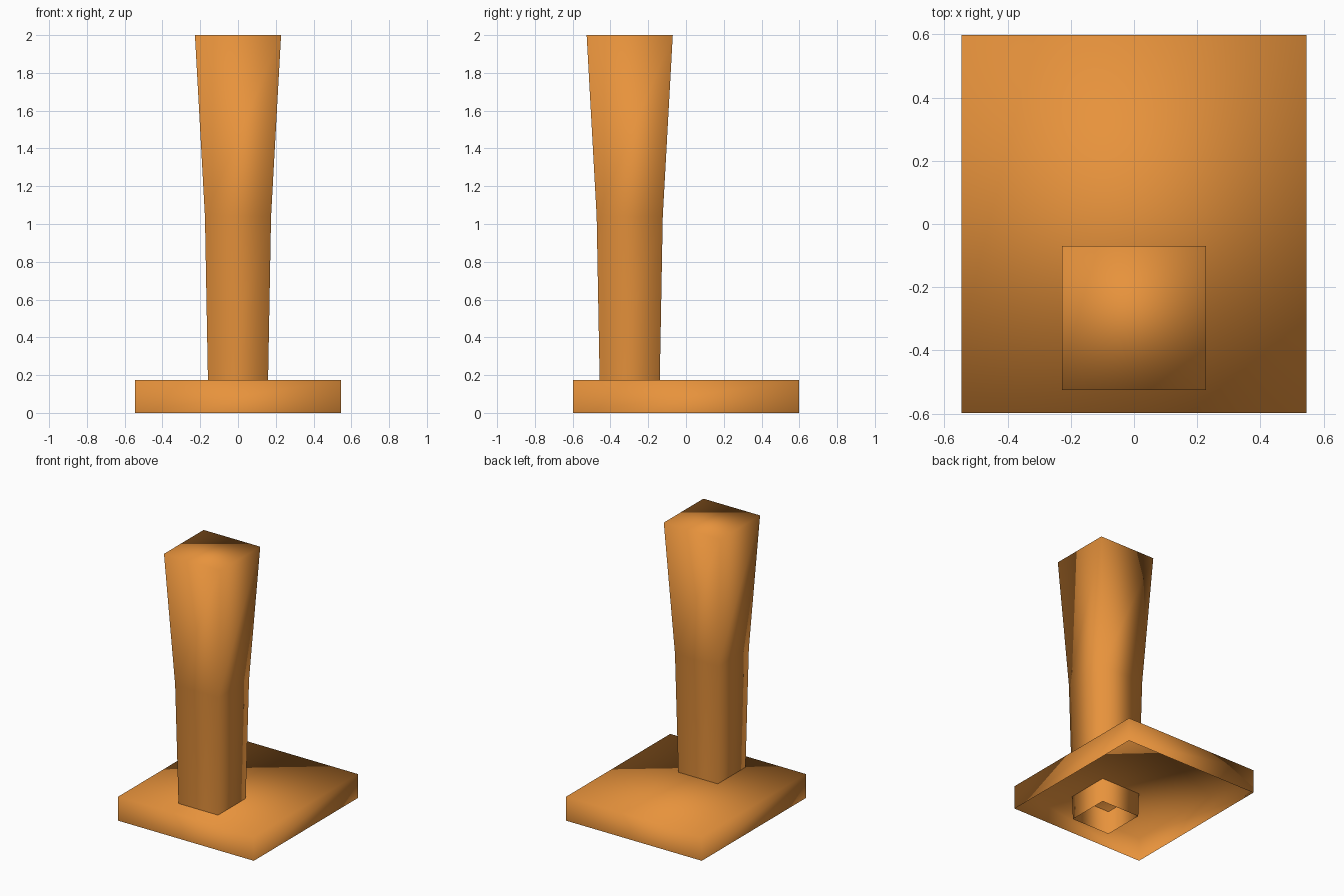
import bpy, bmesh

if "Cube" in bpy.data.objects:
    bpy.data.objects.remove(bpy.data.objects["Cube"])


def open_box(name, center, rings, material):
    """Stacked rectangular rings (half x, half y, z), capped on top, open below."""
    bm = bmesh.new()
    loops = []
    for hx, hy, z in rings:
        loops.append([bm.verts.new((center[0] + sx * hx, center[1] + sy * hy, z))
                      for sx, sy in ((-1, -1), (1, -1), (1, 1), (-1, 1))])
    for low, high in zip(loops, loops[1:]):
        for i in range(4):
            j = (i + 1) % 4
            bm.faces.new((low[i], low[j], high[j], high[i]))
    bm.faces.new(loops[-1])
    for face in bm.faces:
        face.smooth = True
    mesh = bpy.data.meshes.new(name)
    bm.to_mesh(mesh)
    bm.free()
    mesh.materials.append(material)
    obj = bpy.data.objects.new(name, mesh)
    bpy.context.collection.objects.link(obj)
    return obj


orange = bpy.data.materials.new("orange")
orange.diffuse_color = (0.8, 0.29, 0.045, 1)
orange.use_nodes = True
orange.node_tree.nodes["Principled BSDF"].inputs["Base Color"].default_value = orange.diffuse_color

# Shallow base slab, hollow underneath
open_box("base", (0, 0), [(0.546, 0.598, 0), (0.546, 0.598, 0.175)], orange)

# Flared square column, running down through the slab to the ground
open_box("column", (0, -0.298),
         [(0.156, 0.156, 0), (0.175, 0.175, 1.04), (0.228, 0.228, 2)], orange)
